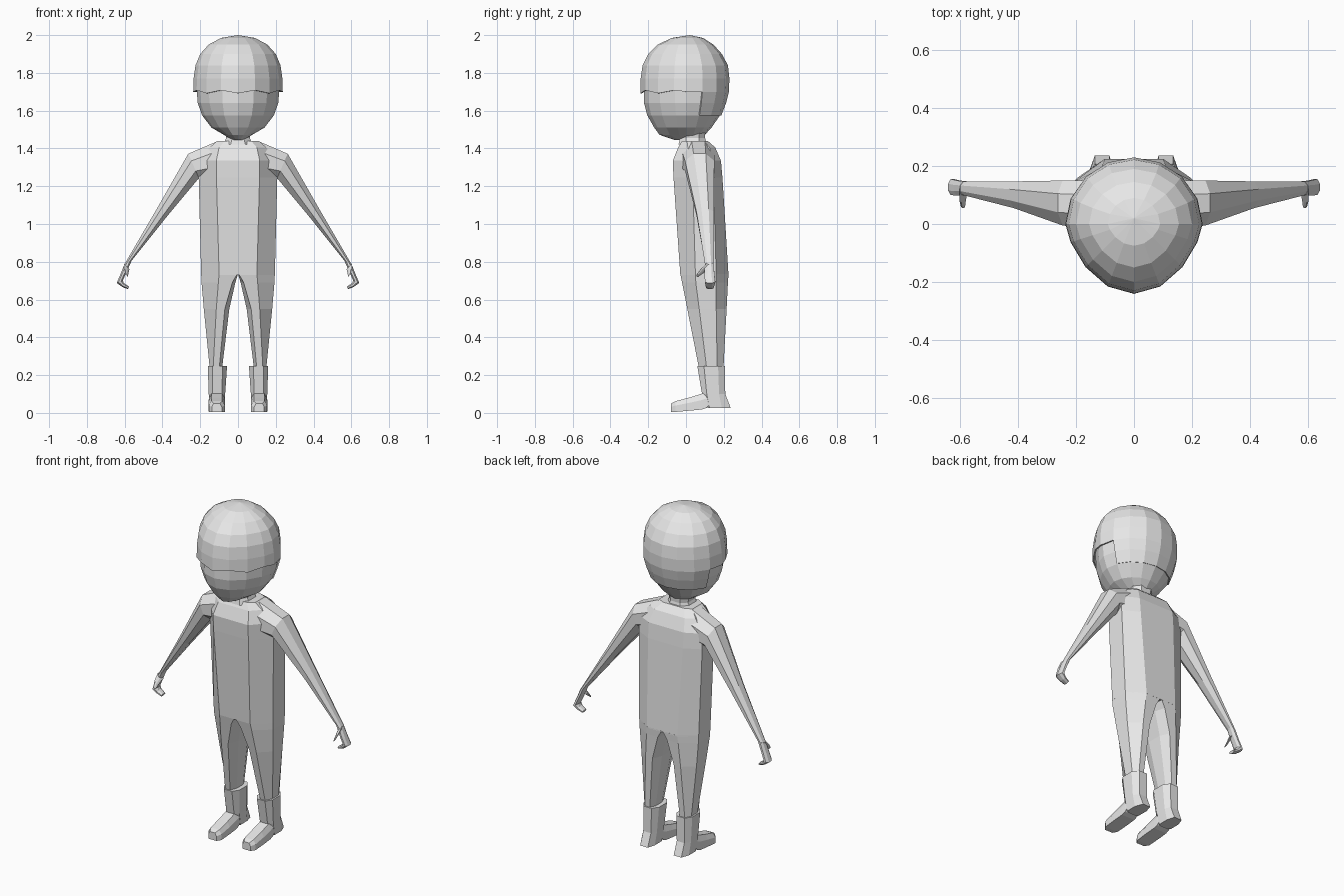
import bpy, bmesh, math
from mathutils import Vector

if "Cube" in bpy.data.objects:
    bpy.data.objects.remove(bpy.data.objects["Cube"])

grey = bpy.data.materials.new("light_grey")
grey.diffuse_color = (0.8, 0.8, 0.8, 1)
grey.use_nodes = True
grey.node_tree.nodes["Principled BSDF"].inputs["Base Color"].default_value = grey.diffuse_color


def loft(name, rings, mirror=False, keep=None, cap=True):
    """Skin equal-sized rings; keep(face centre) filters faces."""
    bm = bmesh.new()
    vs = [[bm.verts.new(p) for p in r] for r in rings]
    n = len(rings[0])
    for a, b in zip(vs, vs[1:]):
        for i in range(n):
            j = (i + 1) % n
            bm.faces.new((a[i], a[j], b[j], b[i]))
    if cap:
        bm.faces.new(vs[0])
        bm.faces.new(vs[-1])
    bmesh.ops.remove_doubles(bm, verts=bm.verts, dist=1e-4)
    if keep:
        bad = [f for f in bm.faces if not keep(f.calc_center_median())]
        bmesh.ops.delete(bm, geom=bad, context='FACES')
    bmesh.ops.recalc_face_normals(bm, faces=bm.faces)
    me = bpy.data.meshes.new(name)
    bm.to_mesh(me)
    bm.free()
    me.materials.append(grey)
    ob = bpy.data.objects.new(name, me)
    bpy.context.collection.objects.link(ob)
    if mirror:
        ob.modifiers.new("mirror", 'MIRROR').use_clip = False
    return ob


def octagon(z, x0, xi, xo, x1, yf, y1, y2, yb):
    """Horizontal chamfered section."""
    return [(x0, y1, z), (xi, yf, z), (xo, yf, z), (x1, y1, z),
            (x1, y2, z), (xo, yb, z), (xi, yb, z), (x0, y2, z)]


# --- head and hair share one profile: z, front y, back y, half width
PROFILE = [(1.445, -.06, .04, .03), (1.472, -.14, .10, .075),
           (1.51, -.168, .135, .14), (1.575, -.205, .18, .19),
           (1.64, -.222, .205, .213), (1.70, -.234, .22, .23),
           (1.77, -.24, .23, .235), (1.84, -.23, .222, .225),
           (1.90, -.2, .19, .2), (1.95, -.15, .145, .155),
           (1.985, -.075, .09, .09)]


def skull_ring(z, yf, yb, hw, grow=0, fringe=0):
    pts = []
    for i in range(16):
        a = math.tau * i / 16
        c, s = math.cos(a), math.sin(a)
        y = (yf - grow) * abs(s) ** 1.4 if s < 0 else (yb + grow) * s
        dz = fringe * (1 if i % 2 else -1) if s < -.2 else 0
        pts.append((c * (hw + grow), y, z + dz))
    return pts


loft("head", [skull_ring(*p, grow=-.012 if p[0] > 1.69 else 0)
              for p in PROFILE[:-1]])
hair_rings = [skull_ring(*p, grow=.007 if p[0] < 1.71 else 0,
                         fringe=.008 if p[0] == 1.70 else 0)
              for p in PROFILE[3:]] + [[(0, .02, 2.0)] * 16]


def hair_loft():
    # crown closes on a single point, nape hangs lower than the fringe
    bm = bmesh.new()
    vs = [[bm.verts.new(p) for p in r] for r in hair_rings[:-1]]
    top = bm.verts.new(hair_rings[-1][0])
    for a, b in zip(vs, vs[1:]):
        for i in range(16):
            j = (i + 1) % 16
            bm.faces.new((a[i], a[j], b[j], b[i]))
    for i in range(16):
        bm.faces.new((vs[-1][i], vs[-1][(i + 1) % 16], top))
    bad = [f for f in bm.faces if f.calc_center_median().z < 1.69
           and f.calc_center_median().y < .08]
    bmesh.ops.delete(bm, geom=bad, context='FACES')
    bmesh.ops.recalc_face_normals(bm, faces=bm.faces)
    me = bpy.data.meshes.new("hair")
    bm.to_mesh(me)
    bm.free()
    me.materials.append(grey)
    ob = bpy.data.objects.new("hair", me)
    bpy.context.collection.objects.link(ob)
    m = ob.modifiers.new("thickness", 'SOLIDIFY')
    m.thickness, m.offset = .008, -1


hair_loft()

# --- neck
loft("neck", [octagon(z, -w, -w * .5, w * .5, w, .035 - d, .0, .07, .035 + d)
              for z, w, d in ((1.42, .078, .075), (1.455, .062, .066),
                              (1.50, .07, .068))])

# --- torso
loft("torso", [
    octagon(.73, -.195, -.10, .10, .195, -.03, .05, .16, .225),
    octagon(1.245, -.208, -.114, .114, .208, -.066, .035, .145, .193),
    octagon(1.335, -.205, -.115, .115, .205, -.07, .03, .14, .185),
    octagon(1.405, -.15, -.10, .10, .15, -.042, .01, .125, .155),
    octagon(1.44, -.11, -.07, .07, .11, -.02, .005, .095, .115)])

# --- legs
loft("leg", [
    octagon(.735, .0, .004, .10, .195, -.03, .05, .16, .225),
    octagon(.69, .014, .03, .104, .193, -.021, .052, .16, .222),
    octagon(.55, .046, .07, .115, .181, .007, .07, .16, .215),
    octagon(.23, .085, .10, .132, .149, .07, .11, .165, .198)], mirror=True)

# --- boots: shaft with heel, plus foot
loft("boot_shaft", [
    octagon(.247, .058, .082, .135, .16, .06, .095, .17, .206),
    octagon(.10, .068, .085, .135, .155, .085, .11, .175, .208),
    octagon(.025, .072, .085, .135, .152, .115, .125, .19, .237)], mirror=True)


def foot_ring(y, z0, z1, w):
    c, m = .112, z0 + (z1 - z0) * .6
    return [(c - w, y, z0), (c + w, y, z0), (c + w, y, m),
            (c + w * .65, y, z1), (c - w * .65, y, z1), (c - w, y, m)]


loft("foot", [foot_ring(*r) for r in (
    (-.08, .005, .05, .026), (-.055, .005, .062, .042), (.02, .012, .082, .044),
    (.085, .018, .102, .043), (.11, .027, .11, .042),
    (.125, .045, .11, .04), (.17, .045, .11, .038))], mirror=True)


# --- arms: sections between an upper and a lower point, from y0 to y1
def arm_ring(xu, zu, xl, zl, y0, y1):
    u, l, cy, hy = Vector((xu, 0, zu)), Vector((xl, 0, zl)), (y0 + y1) / 2, (y1 - y0) / 2
    pts = []
    for k in range(8):
        a = math.tau * (k + .5) / 8
        s, c = math.sin(a) / .924, math.cos(a) / .924
        p = (u + l) / 2 + (u - l) / 2 * s
        pts.append((p.x, cy + hy * c, p.z))
    return pts


loft("arm", [arm_ring(*r) for r in (
    (.11, 1.438, .17, 1.235, -.02, .15),
    (.263, 1.372, .207, 1.243, -.005, .15),
    (.43, 1.08, .38, 1.035, .055, .147),
    (.602, .785, .565, .803, .10, .147))], mirror=True)

# --- hands: palm and curled fingers, then thumb
loft("hand", [arm_ring(*r) for r in (
    (.60, .79, .563, .805, .10, .147),
    (.622, .735, .59, .745, .098, .15),
    (.642, .688, .61, .70, .10, .155),
    (.612, .666, .604, .687, .104, .15),
    (.582, .655, .577, .669, .108, .145))], mirror=True)
loft("thumb", [arm_ring(*r) for r in (
    (.603, .79, .575, .76, .10, .13),
    (.603, .765, .58, .74, .075, .10),
    (.597, .735, .583, .72, .055, .068))], mirror=True)
